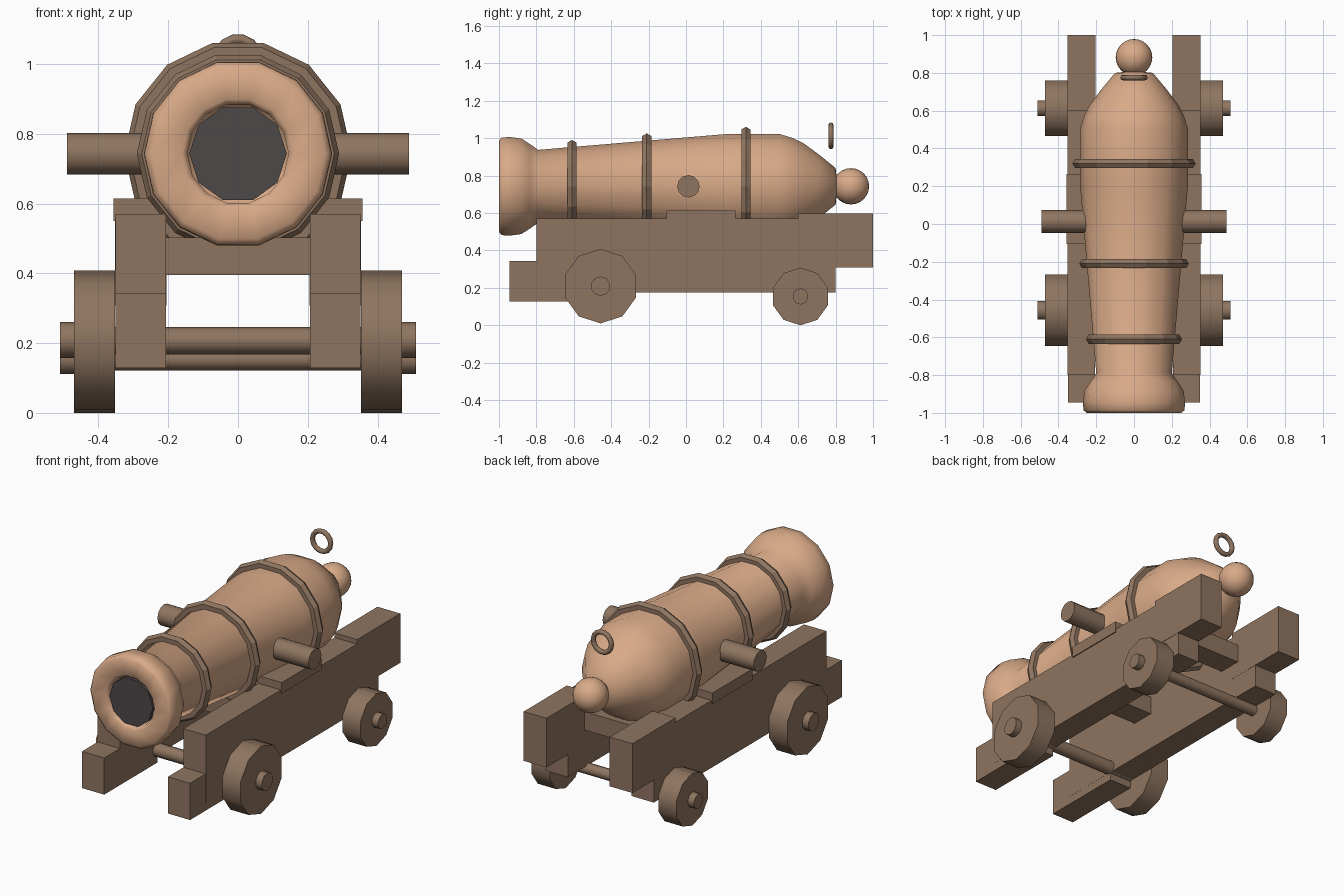
import bpy, bmesh, math
from math import sin, cos, tau

if "Cube" in bpy.data.objects:
    bpy.data.objects.remove(bpy.data.objects["Cube"])


def material(name, rgb):
    lin = [((c / 255 + 0.055) / 1.055) ** 2.4 for c in rgb]
    m = bpy.data.materials.new(name)
    m.diffuse_color = (*lin, 1)
    m.use_nodes = True
    m.node_tree.nodes["Principled BSDF"].inputs["Base Color"].default_value = m.diffuse_color
    return m


TAN = material("tan metal", (217, 170, 136))
BROWN = material("brown wood", (143, 117, 96))
DARK = material("dark bore", (77, 72, 73))


def finish(bm, name, mat, smooth=None):
    bmesh.ops.remove_doubles(bm, verts=bm.verts, dist=1e-5)
    bmesh.ops.recalc_face_normals(bm, faces=bm.faces)
    me = bpy.data.meshes.new(name)
    bm.to_mesh(me)
    bm.free()
    me.materials.append(mat)
    ob = bpy.data.objects.new(name, me)
    bpy.context.collection.objects.link(ob)
    if smooth:
        bpy.ops.object.select_all(action='DESELECT')
        ob.select_set(True)
        bpy.context.view_layer.objects.active = ob
        bpy.ops.object.shade_smooth_by_angle(angle=math.radians(smooth))
    return ob


def lathe(name, profile, n, mat, centre=(0, 0, 0), axis='Y', phase=0.0, smooth=None, closed=False):
    """Turn (radius, distance) points round the x or y axis through centre."""
    bm = bmesh.new()
    rows = []
    for r, d in profile:
        row = []
        for i in range(n):
            a = phase + tau * i / n
            p = (r * cos(a), d, r * sin(a)) if axis == 'Y' else (d, r * cos(a), r * sin(a))
            row.append(bm.verts.new([p[k] + centre[k] for k in range(3)]))
        rows.append(row)
    pairs = list(zip(rows, rows[1:])) + ([(rows[-1], rows[0])] if closed else [])
    for a, b in pairs:
        for i in range(n):
            j = (i + 1) % n
            bm.faces.new((a[i], a[j], b[j], b[i]))
    if not closed:
        for row, (r, d) in ((rows[0], profile[0]), (rows[-1], profile[-1])):
            if r > 1e-4:
                bm.faces.new(row)
    return finish(bm, name, mat, smooth)


def ring(name, major, minor, y, z, n, m, smooth=None):
    prof = [(major + minor * cos(tau * k / m), minor * sin(tau * k / m)) for k in range(m)]
    return lathe(name, prof, n, BROWN, (0, y, z), smooth=smooth, closed=True)


def rod(name, r, x0, x1, y, z, n=10, mat=BROWN):
    return lathe(name, [(r, x0), (r, x1)], n, mat, (0, y, z), 'X', math.pi / 2, 40)


def box(name, x0, x1, y0, y1, z0, z1):
    bm = bmesh.new()
    bmesh.ops.create_cube(bm, size=1)
    for v in bm.verts:
        v.co = ((x0 + x1) / 2 + v.co.x * (x1 - x0), (y0 + y1) / 2 + v.co.y * (y1 - y0),
                (z0 + z1) / 2 + v.co.z * (z1 - z0))
    return finish(bm, name, BROWN)


ZB = 0.743  # barrel centre height

# Barrel with flared muzzle, hollow lip and rounded breech
lathe("barrel", [(0.14, -0.92), (0.145, -0.985), (0.16, -1.0), (0.25, -1.0), (0.268, -0.985),
                 (0.27, -0.94), (0.262, -0.88), (0.232, -0.835), (0.2, -0.79), (0.287, 0.22),
                 (0.287, 0.5), (0.265, 0.57), (0.235, 0.63), (0.175, 0.71), (0.1, 0.8), (0, 0.81)],
      14, TAN, (0, 0, ZB), smooth=100)
lathe("bore", [(0.14, -0.99), (0.14, -0.93)], 10, DARK, (0, 0, ZB))

# Breech knob
lathe("breech_knob", [(0.097 * sin(math.pi * k / 12), -0.097 * cos(math.pi * k / 12)) for k in range(13)],
      20, TAN, (0, 0.882, ZB), smooth=60)

# Reinforcing bands and the small floating ring over the breech
for label, major, y in (("breech", 0.298, 0.32), ("middle", 0.262, -0.21), ("muzzle", 0.226, -0.61)):
    ring(label + "_band", major, 0.028, y, ZB, 14, 6)
ring("lifting_ring", 0.059, 0.014, 0.775, 1.013, 14, 8, smooth=50)

# Trunnions
rod("trunnions", 0.06, -0.49, 0.49, 0.013, ZB, 12)


def side(name, s, x0, x1, *yz):
    a, b = sorted((s * x0, s * x1))
    return box(name, a, b, *yz)


# Carriage sides, wheels and hubs
for s, label in ((-1, "left"), (1, "right")):
    side(label + "_cheek", s, 0.206, 0.351, -0.8, 0.8, 0.175, 0.57)
    side(label + "_front_block", s, 0.2065, 0.3505, -0.945, -0.45, 0.128, 0.343)
    side(label + "_rear_block", s, 0.205, 0.353, 0.6, 1.0, 0.308, 0.597)
    side(label + "_trunnion_seat", s, 0.2, 0.357, -0.105, 0.265, 0.55, 0.615)
    for end, r, y, z, hub in (("front", 0.199, -0.457, 0.209, 0.052), ("rear", 0.154, 0.612, 0.154, 0.043)):
        rod(f"{label}_{end}_wheel", r, s * 0.352, s * 0.47, y, z)
        rod(f"{label}_{end}_hub", hub, s * 0.46, s * 0.51, y, z)

# Axles and cross beams
rod("front_axle", 0.039, -0.36, 0.36, -0.457, 0.207)
rod("rear_axle", 0.032, -0.36, 0.36, 0.612, 0.154)
for label, y in (("front", -0.17), ("rear", 0.58)):
    box(label + "_cross_beam", -0.21, 0.21, y - 0.07, y + 0.07, 0.395, 0.503)
